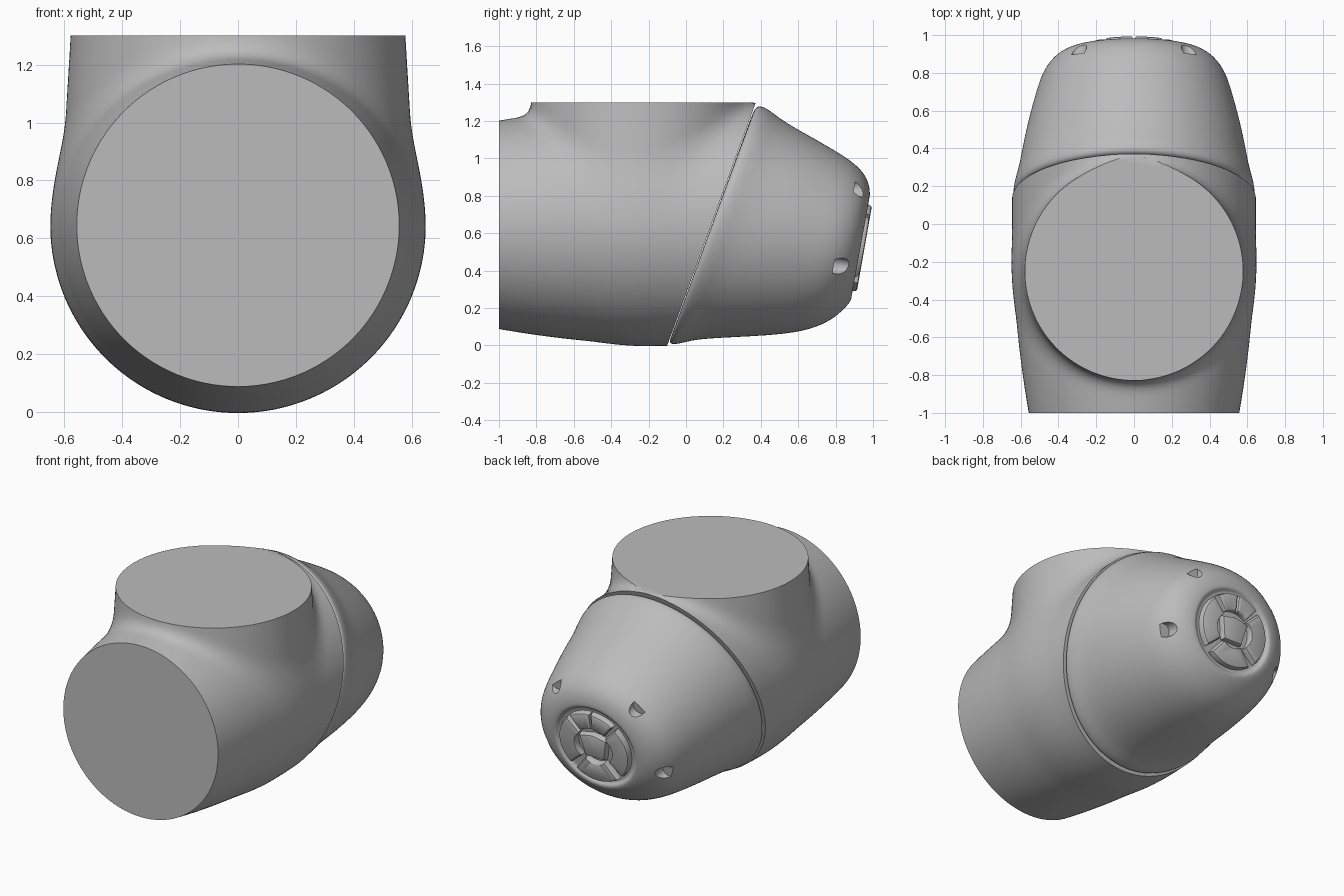
import bpy, bmesh, math
from mathutils import Vector, Matrix

if "Cube" in bpy.data.objects:
    bpy.data.objects.remove(bpy.data.objects["Cube"])

grey = bpy.data.materials.new("light grey")
grey.diffuse_color = (0.5, 0.5, 0.5, 1)
grey.use_nodes = True
grey.node_tree.nodes["Principled BSDF"].inputs["Base Color"].default_value = grey.diffuse_color


def add_object(name, bm):
    bmesh.ops.recalc_face_normals(bm, faces=bm.faces)
    me = bpy.data.meshes.new(name)
    bm.to_mesh(me)
    bm.free()
    ob = bpy.data.objects.new(name, me)
    bpy.context.collection.objects.link(ob)
    me.materials.append(grey)
    return ob


def smooth(ob, angle=35):
    bpy.ops.object.select_all(action='DESELECT')
    ob.select_set(True)
    bpy.context.view_layer.objects.active = ob
    bpy.ops.object.shade_smooth_by_angle(angle=math.radians(angle))


# Joint body: two tapered tubes blended smoothly, found along rays from a centre
CZ, CY = 0.645, -0.25


def blend(p):
    t = min(p.y, 0.0)
    ra = 0.645 - 0.088 * t * t
    a = math.hypot(p.x, p.z - CZ) - ra
    h = max(p.z, CZ)
    b = math.sqrt(p.x ** 2 + (p.y - CY) ** 2 + (p.z - h) ** 2) - (0.578 + 0.06 * (1.3 - h))
    k = 0.07
    m = max(k - abs(a - b), 0) / k
    return min(a, b) - m * m * k / 4


centre = Vector((0, CY, CZ))
bm = bmesh.new()
bmesh.ops.create_icosphere(bm, subdivisions=6, radius=1)
for v in bm.verts:
    d = v.co.normalized()
    lo, hi = 0.0, 1.8
    for _ in range(18):
        mid = (lo + hi) / 2
        if blend(centre + d * mid) < 0:
            lo = mid
        else:
            hi = mid
    v.co = centre + d * lo

# Flat tube ends and the slanted seam
seam_n = Vector((0, 1.29, -0.47)).normalized()
for co, no in (((0, -1, 0), (0, -1, 0)), ((0, 0, 1.3), (0, 0, 1)), ((0, -0.1, 0), seam_n)):
    cut = bmesh.ops.bisect_plane(bm, geom=bm.verts[:] + bm.edges[:] + bm.faces[:], dist=1e-5,
                                 plane_co=co, plane_no=no, clear_outer=True)
    edges = [e for e in cut['geom_cut'] if isinstance(e, bmesh.types.BMEdge) and e.is_boundary]
    bmesh.ops.holes_fill(bm, edges=edges, sides=0)
smooth(add_object("joint_body", bm))

# End cover: tilted elliptical rings (bottom y, z, top y, z, half width)
RINGS = [
    (-0.07, 0.07, 0.345, 1.215, 0.58),
    (-0.095, 0.012, 0.37, 1.275, 0.634),
    (-0.07, 0.003, 0.40, 1.285, 0.642),
    (-0.02, 0.012, 0.45, 1.258, 0.634),
    (0.06, 0.034, 0.52, 1.20, 0.610),
    (0.30, 0.045, 0.66, 1.122, 0.577),
    (0.55, 0.060, 0.80, 1.042, 0.525),
    (0.70, 0.095, 0.895, 0.98, 0.488),
    (0.80, 0.150, 0.955, 0.92, 0.430),
    (0.865, 0.215, 0.98, 0.86, 0.360),
    (0.885, 0.245, 0.985, 0.80, 0.300),
    (0.883, 0.262, 0.978, 0.785, 0.285),
    (0.870, 0.275, 0.959, 0.775, 0.270),
    (0.872, 0.290, 0.957, 0.760, 0.255),
]
SEG = 48
bm = bmesh.new()
loops = []
for yb, zb, yt, zt, w in RINGS:
    loop = []
    for i in range(SEG):
        a = 2 * math.pi * i / SEG
        s = (1 + math.sin(a)) / 2
        loop.append(bm.verts.new((w * math.cos(a), yb + (yt - yb) * s, zb + (zt - zb) * s)))
    loops.append(loop)
for l0, l1 in zip(loops, loops[1:]):
    for i in range(SEG):
        j = (i + 1) % SEG
        bm.faces.new((l0[i], l0[j], l1[j], l1[i]))
bm.faces.new(loops[0][::-1])
bm.faces.new(loops[-1])
cover = add_object("end_cover", bm)

# Frame of the round plate on the end of the cover
V = Vector((0, 0.174, 0.985)).normalized()
U = Vector((1, 0, 0))
N = U.cross(V) * -1
frame = Matrix((U, V, N)).transposed()

# Screw recess cutters, mirrored
bm = bmesh.new()
for x, y, z in ((0.43, 0.79, 0.43), (0.295, 0.90, 0.845)):
    for side in (-1, 1):
        pos = Vector((side * x, y, z)) + N * 0.15
        bmesh.ops.create_cone(bm, cap_ends=True, segments=32, radius1=0.045, radius2=0.045, depth=0.3,
                              matrix=Matrix.Translation(pos) @ N.to_track_quat('Z', 'Y').to_matrix().to_4x4())
cutter = add_object("screw_recess_cutter", bm)
cutter.hide_render = True
cutter.hide_set(True)

sub = cover.modifiers.new("round", 'SUBSURF')
sub.levels = sub.render_levels = 2
cut = cover.modifiers.new("recesses", 'BOOLEAN')
cut.operation = 'DIFFERENCE'
cut.object = cutter
cut.solver = 'EXACT'
smooth(cover)


# Raised pads on the end plate
def pad(name, pts, height=0.04):
    bm = bmesh.new()
    origin = Vector((0, 0.9145, 0.525))
    rows = []
    for k, h in ((1.0, -0.01), (1.0, height * 0.55), (0.93, height * 0.9), (0.82, height)):
        cu = sum(p[0] for p in pts) / len(pts)
        cv = sum(p[1] for p in pts) / len(pts)
        rows.append([bm.verts.new(origin + frame @ Vector((cu + (u - cu) * k, cv + (v - cv) * k, h)))
                     for u, v in pts])
    n = len(pts)
    for r0, r1 in zip(rows, rows[1:]):
        for i in range(n):
            j = (i + 1) % n
            bm.faces.new((r0[i], r0[j], r1[j], r1[i]))
    bm.faces.new(rows[0])
    bm.faces.new(rows[-1])
    smooth(add_object(name, bm), 40)


def sector(a0, a1, r0, r1, n=10):
    angles = [math.radians(a0 + (a1 - a0) * i / n) for i in range(n + 1)]
    outer = [(r1 * math.cos(a), r1 * math.sin(a) * 0.94) for a in angles]
    inner = [(r0 * math.cos(a), r0 * math.sin(a) * 0.94) for a in reversed(angles)]
    return outer + inner


pad("top_pad_right", sector(52, 89, 0.135, 0.25))
pad("top_pad_left", sector(91, 128, 0.135, 0.25))
pad("side_pad_right", sector(-42, 46, 0.13, 0.25))
pad("side_pad_left", sector(134, 222, 0.13, 0.25))
pad("bottom_pad", sector(233, 307, 0.115, 0.25))
pad("centre_pad", [(-0.10, 0.07), (-0.07, -0.075), (0.07, -0.075), (0.10, 0.07), (0, 0.09)])
